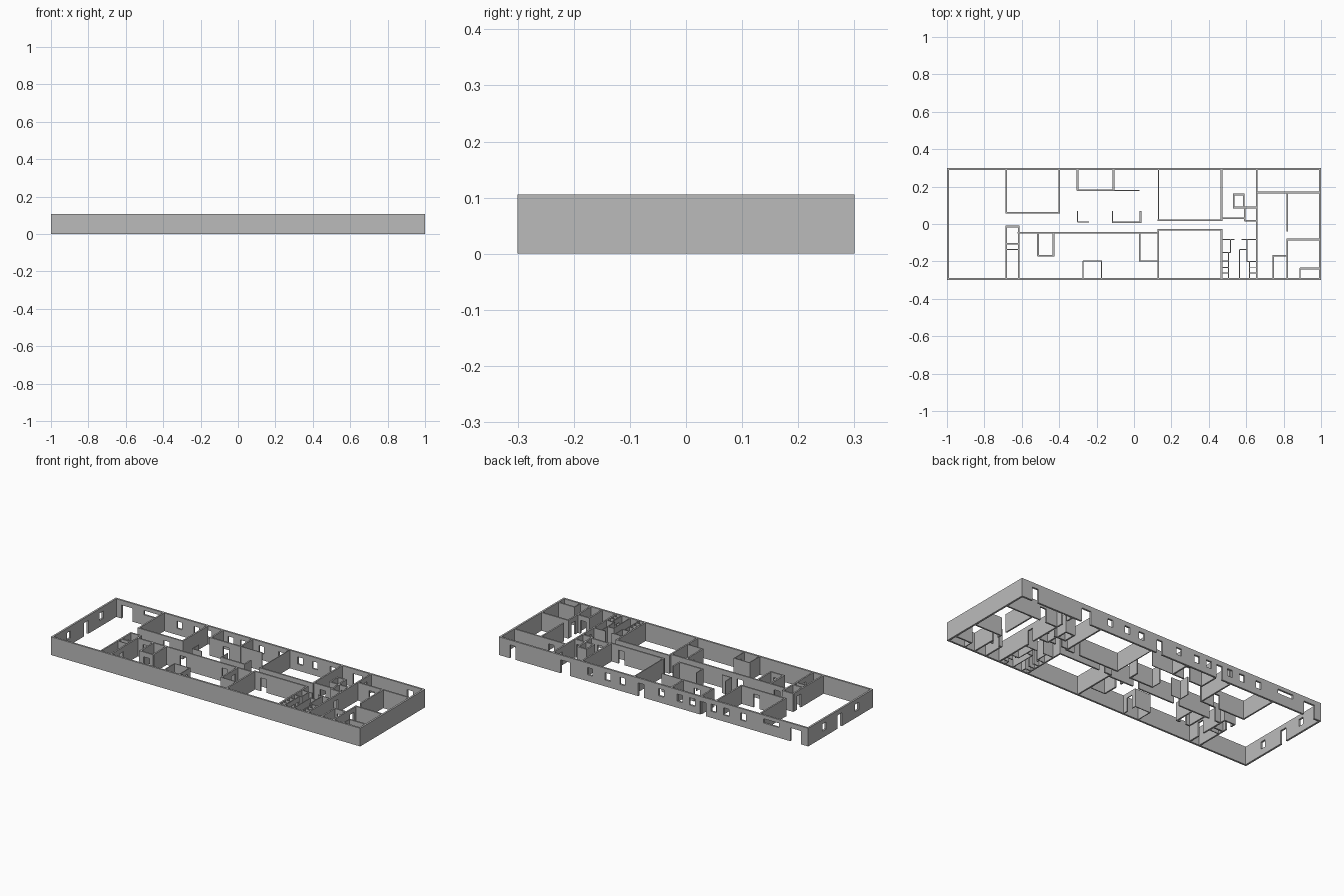
import bpy, bmesh

if "Cube" in bpy.data.objects:
    bpy.data.objects.remove(bpy.data.objects["Cube"])

H = 0.106                 # wall height
THICK, MID, THIN = 0.011, 0.009, 0.005

mat = bpy.data.materials.new("wall_grey")
mat.diffuse_color = (0.5, 0.5, 0.5, 1)
mat.use_nodes = True
mat.node_tree.nodes["Principled BSDF"].inputs["Base Color"].default_value = mat.diffuse_color


def door(c, w=0.038, h=0.078):
    return (c - w / 2, c + w / 2, 0.0, h)


def window(c, w=0.034, z0=0.038, z1=0.08):
    return (c - w / 2, c + w / 2, z0, z1)


def add_wall(bm, axis, c, a, b, t, openings=()):
    """Upright wall along an axis at offset c, from a to b, with rectangular openings."""
    us = sorted({a, b} | {v for o in openings for v in o[:2]})
    zs = sorted({0.0, H} | {v for o in openings for v in o[2:]})
    cache = {}

    def vert(i, j, s):
        if (i, j, s) not in cache:
            n = c + s * t / 2
            p = (us[i], n, zs[j]) if axis == 'x' else (n, us[i], zs[j])
            cache[i, j, s] = bm.verts.new(p)
        return cache[i, j, s]

    def solid(i, j):
        if not (0 <= i < len(us) - 1 and 0 <= j < len(zs) - 1):
            return False
        u, z = (us[i] + us[i + 1]) / 2, (zs[j] + zs[j + 1]) / 2
        return not any(o[0] < u < o[1] and o[2] < z < o[3] for o in openings)

    for i in range(len(us) - 1):
        for j in range(len(zs) - 1):
            if not solid(i, j):
                continue
            ring = [(i, j), (i + 1, j), (i + 1, j + 1), (i, j + 1)]
            for s in (-1, 1):
                bm.faces.new([vert(*r, s) for r in ring])
            sides = [(i, j - 1), (i + 1, j), (i, j + 1), (i - 1, j)]
            for k, n in enumerate(sides):
                if not solid(*n):
                    p, q = ring[k], ring[(k + 1) % 4]
                    bm.faces.new([vert(*p, -1), vert(*q, -1), vert(*q, 1), vert(*p, 1)])


def build(name, walls):
    bm = bmesh.new()
    for w in walls:
        add_wall(bm, *w)
    bmesh.ops.recalc_face_normals(bm, faces=bm.faces)
    me = bpy.data.meshes.new(name)
    bm.to_mesh(me)
    bm.free()
    me.materials.append(mat)
    bpy.context.collection.objects.link(bpy.data.objects.new(name, me))


# Outer shell: windows and doors on the back and left, plain front and right
e = THICK / 2
back = [window(x) for x in (0.41, 0.295, 0.2, -0.05, -0.17, -0.25, -0.39, -0.47, -0.58)]
back += [window(-0.76, 0.1, 0.06, 0.085)]
back += [door(0.91), door(0.57, 0.06), door(0.08), door(-0.32), door(-0.92, 0.07)]
build("outer_walls", [
    ('x', 0.3 - e, -1, 1, THICK, back),
    ('x', -0.3 + e, -1, 1, THICK),
    ('y', -1 + e, -0.289, 0.289, THICK, [window(-0.15), door(0.01, 0.042), window(0.152)]),
    ('y', 1 - e, -0.289, 0.289, THICK),
])

# Walls lining the central corridor
build("corridor_walls", [
    ('x', 0.06, -0.688, -0.395, MID, [door(-0.5)]),
    ('x', -0.046, -0.622, 0.13, MID, [door(-0.56), door(-0.32), door(-0.05)]),
    ('x', -0.03, 0.125, 0.473, MID, [door(0.19)]),
    ('x', 0.02, 0.125, 0.473, MID, [door(0.4)]),
])

# Walls between the main rooms
build("room_walls", [
    ('y', -0.683, 0.06, 0.29, MID),
    ('y', -0.683, -0.29, -0.013, MID, [door(-0.06)]),
    ('y', -0.617, -0.29, -0.013, MID, [door(-0.2)]),
    ('x', -0.013, -0.687, -0.613, MID),
    ('x', -0.105, -0.68, -0.62, MID),
    ('x', -0.137, -0.68, -0.62, THIN),
    ('y', -0.4, 0.06, 0.29, MID),
    ('y', 0.13, -0.29, -0.03, MID),
    ('y', 0.13, 0.02, 0.29, THIN),
    ('y', 0.468, -0.29, -0.03, MID),
    ('y', 0.468, 0.02, 0.29, MID),
    ('y', 0.656, -0.29, 0.29, MID, [door(-0.04), door(0.23)]),
    ('x', 0.168, 0.656, 0.99, MID, [door(0.75)]),
    ('y', 0.82, -0.04, 0.168, MID),
    ('y', 0.82, -0.29, -0.08, MID, [door(-0.125)]),
    ('x', -0.083, 0.816, 0.99, MID),
    ('y', 0.745, -0.29, -0.166, MID),
    ('x', -0.17, 0.741, 0.82, MID, [door(0.78)]),
    ('y', 0.887, -0.29, -0.234, THIN),
    ('x', -0.238, 0.887, 0.99, MID),
])

# Small cabins and booths inside the rooms
build("booth_walls", [
    ('y', -0.513, -0.17, -0.046, MID),
    ('y', -0.43, -0.17, -0.046, MID),
    ('x', -0.17, -0.517, -0.426, MID, [door(-0.47)]),
    ('y', -0.272, -0.29, -0.197, THIN),
    ('y', -0.174, -0.29, -0.197, THIN, [door(-0.24)]),
    ('x', -0.197, -0.274, -0.172, THIN),
    ('y', 0.03, -0.197, -0.046, MID, [door(-0.09)]),
    ('x', -0.197, 0.026, 0.13, THIN),
    ('y', -0.302, 0.18, 0.29, MID),
    ('y', -0.11, 0.18, 0.29, MID),
    ('x', 0.18, -0.306, -0.106, MID, [door(-0.2)]),
    ('x', 0.18, -0.106, 0.03, THIN),
    ('y', -0.302, 0.01, 0.07, THIN),
    ('x', 0.01, -0.302, -0.24, THIN),
    ('y', -0.115, 0.01, 0.07, THIN),
    ('y', 0.035, 0.01, 0.07, MID),
    ('x', 0.01, -0.117, 0.039, MID),
])

# Entrance lobby and shaft near the right end
build("lobby_walls", [
    ('y', 0.533, 0.088, 0.158, MID),
    ('y', 0.587, 0.088, 0.158, MID),
    ('x', 0.158, 0.529, 0.591, MID),
    ('x', 0.088, 0.529, 0.656, MID, [door(0.625)]),
    ('y', 0.592, 0.016, 0.088, MID),
    ('x', 0.03, 0.468, 0.592, MID, [door(0.53)]),
    ('x', 0.018, 0.592, 0.656, MID),
])

# Washroom partitions with rows of stalls
stalls = [
    ('x', -0.083, 0.468, 0.538, THIN),
    ('x', -0.083, 0.576, 0.656, THIN),
    ('y', 0.517, -0.153, -0.083, THIN),
    ('x', -0.153, 0.468, 0.519, THIN),
    ('y', 0.565, -0.29, -0.137, THIN),
    ('x', -0.137, 0.563, 0.605, THIN),
    ('y', 0.603, -0.2, -0.083, THIN),
    ('x', -0.2, 0.601, 0.656, THIN),
    ('y', 0.618, -0.29, -0.2, THIN, [door(-0.22, 0.022), door(-0.25, 0.022)]),
    ('y', 0.506, -0.29, -0.153, THIN, [door(y, 0.022) for y in (-0.18, -0.215, -0.247)]),
]
stalls += [('x', y, 0.468, 0.506, THIN) for y in (-0.198, -0.232, -0.262)]
stalls += [('x', y, 0.618, 0.656, THIN) for y in (-0.234, -0.262)]
build("washroom_partitions", stalls)
